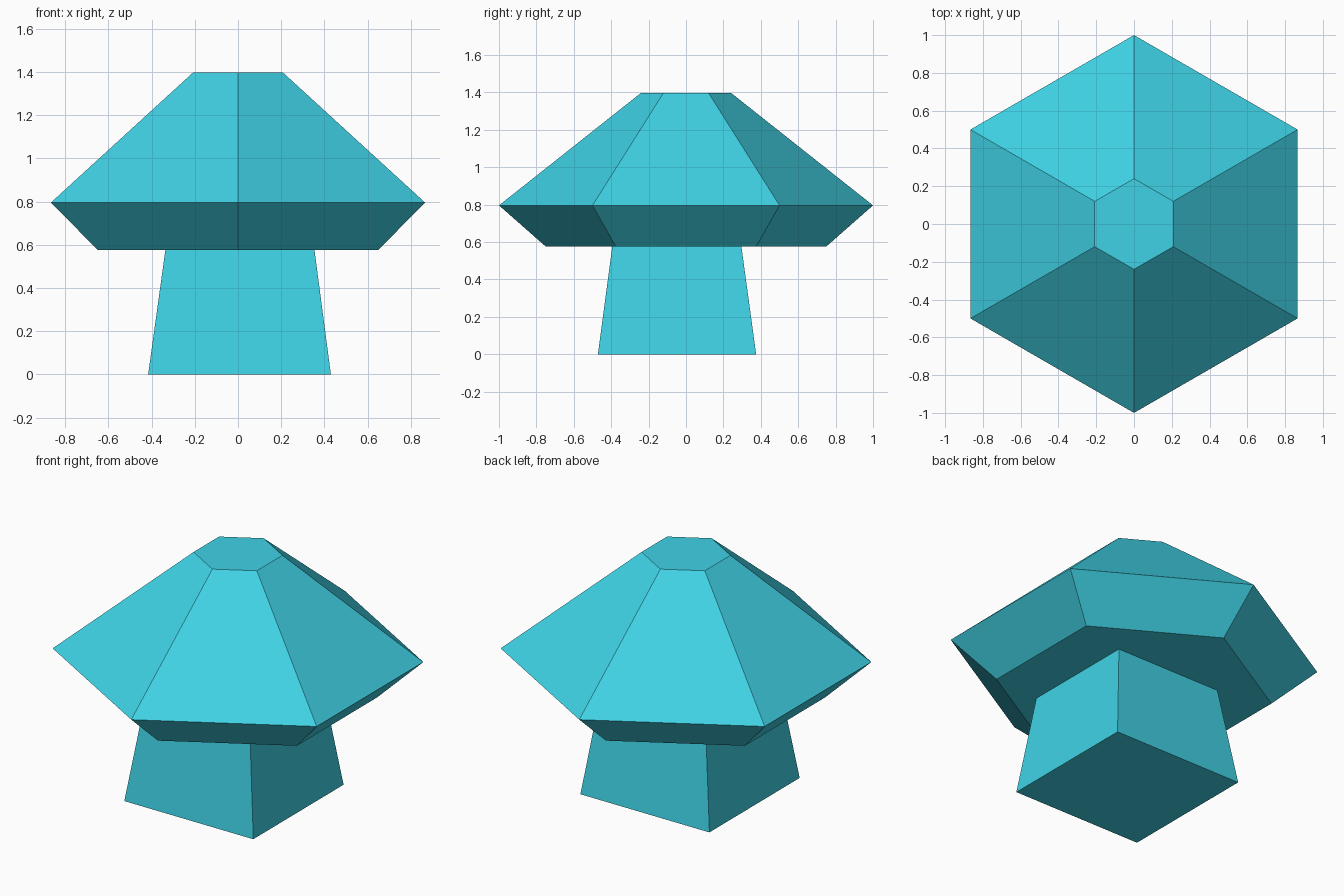
import bpy, bmesh, math

if "Cube" in bpy.data.objects:
    bpy.data.objects.remove(bpy.data.objects["Cube"])

mat = bpy.data.materials.new("turquoise")
mat.diffuse_color = (0.05, 0.645, 0.783, 1.0)
mat.use_nodes = True
mat.node_tree.nodes["Principled BSDF"].inputs["Base Color"].default_value = mat.diffuse_color


def loft(name, sides, start_angle, rings):
    """Closed flat-faced solid from rings of (centre_x, centre_y, radius, z)."""
    bm = bmesh.new()
    loops = []
    for cx, cy, r, z in rings:
        angles = [start_angle + i * math.tau / sides for i in range(sides)]
        loops.append([bm.verts.new((cx + r * math.cos(a), cy + r * math.sin(a), z))
                      for a in angles])
    for low, high in zip(loops, loops[1:]):
        for i in range(sides):
            j = (i + 1) % sides
            bm.faces.new((low[i], low[j], high[j], high[i]))
    bm.faces.new(loops[0][::-1])
    bm.faces.new(loops[-1])
    bmesh.ops.recalc_face_normals(bm, faces=bm.faces)
    mesh = bpy.data.meshes.new(name)
    bm.to_mesh(mesh)
    bm.free()
    mesh.materials.append(mat)
    obj = bpy.data.objects.new(name, mesh)
    bpy.context.collection.objects.link(obj)
    return obj


# Six-sided cap: underside, wide rim, small flat top
loft("cap", 6, math.pi / 2, [(0, 0, 0.75, 0.576),
                             (0, 0, 1.0, 0.796),
                             (0, 0, 0.24, 1.398)])

# Square tapered stem, slightly off centre, tucked into the cap
diag = math.sqrt(2)
loft("stem", 4, math.pi / 4, [(0.007, -0.048, 0.423 * diag, 0.0),
                              (0.009, -0.049, 0.342 * diag, 0.6)])
